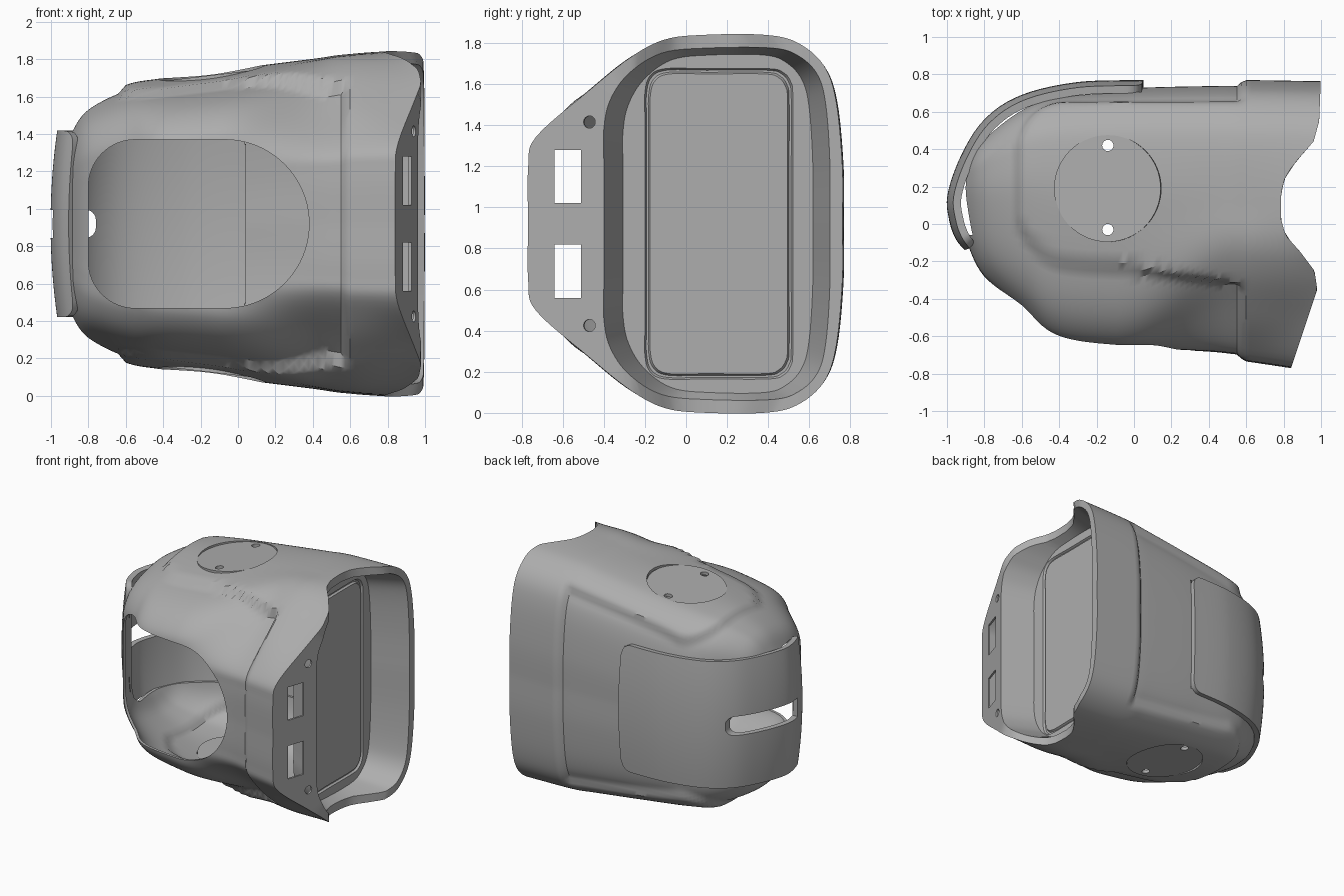
import bpy, bmesh, math
from mathutils import Vector, Matrix

if "Cube" in bpy.data.objects:
    bpy.data.objects.remove(bpy.data.objects["Cube"], do_unlink=True)

MID = 0.92  # height of the mirror plane; parts are built around it

grey = bpy.data.materials.new("plain grey")
grey.use_nodes = True
grey.diffuse_color = (0.42, 0.42, 0.42, 1)
grey.node_tree.nodes["Principled BSDF"].inputs["Base Color"].default_value = (0.42, 0.42, 0.42, 1)


def finish(bm, name):
    me = bpy.data.meshes.new(name)
    bm.to_mesh(me)
    bm.free()
    me.materials.append(grey)
    ob = bpy.data.objects.new(name, me)
    ob.location.z = MID
    bpy.context.scene.collection.objects.link(ob)
    return ob


def activate(ob):
    bpy.ops.object.select_all(action='DESELECT')
    ob.select_set(True)
    bpy.context.view_layer.objects.active = ob


def solidify(ob, thickness, offset):
    activate(ob)
    mod = ob.modifiers.new("wall", 'SOLIDIFY')
    mod.thickness, mod.offset = thickness, offset
    bpy.ops.object.modifier_apply(modifier=mod.name)


def cut(ob, cutter, keep=False):
    bpy.context.view_layer.update()
    activate(ob)
    mod = ob.modifiers.new("cut", 'BOOLEAN')
    mod.operation, mod.solver, mod.object = 'DIFFERENCE', 'EXACT', cutter
    bpy.ops.object.modifier_apply(modifier=mod.name)
    cutter.hide_render = True
    if not keep:
        bpy.data.objects.remove(cutter, do_unlink=True)


def smooth(ob):
    activate(ob)
    bpy.ops.object.shade_smooth_by_angle(angle=math.radians(35))


def spline(pts, subs):
    """Smooth curve through points of any dimension."""
    out = []
    last = len(pts) - 1
    for i in range(last):
        p0, p1, p2, p3 = (pts[max(0, min(last, i + k))] for k in (-1, 0, 1, 2))
        for s in range(subs[i]):
            t = s / subs[i]
            out.append([b + 0.5 * t * (c - a + t * (2*a - 5*b + 4*c - d + t * (3*(b - c) + d - a)))
                        for a, b, c, d in zip(p0, p1, p2, p3)])
    return out + [list(pts[-1])]


def step(lo, hi, v):
    t = max(0, min(1, (v - lo) / (hi - lo)))
    return t * t * (3 - 2 * t)


def closed(half):
    """Mirror a half outline into a full ring."""
    pts = spline(half, [6] * (len(half) - 1))
    return pts + [(a, -b) for a, b in pts[-2:0:-1]]


def prism(bm, pts, axis, lo, hi):
    place = (lambda a, b, c: (a, b, c)) if axis == 'z' else (lambda a, b, c: (a, c, b))
    low = [bm.verts.new(place(a, b, lo)) for a, b in pts]
    high = [bm.verts.new(place(a, b, hi)) for a, b in pts]
    bm.faces.new(low)
    bm.faces.new(high)
    for i in range(len(pts)):
        j = (i + 1) % len(pts)
        bm.faces.new((low[i], low[j], high[j], high[i]))
    bmesh.ops.recalc_face_normals(bm, faces=bm.faces)


def arc(cx, cy, r, a0, a1, n=16):
    return [(cx + r * math.cos(math.radians(a0 + (a1 - a0) * i / n)),
             cy + r * math.sin(math.radians(a0 + (a1 - a0) * i / n))) for i in range(n + 1)]


def cylinder(bm, centre, direction, r, depth, segs=32):
    turn = Vector(direction).to_track_quat('Z', 'Y').to_matrix().to_4x4()
    bmesh.ops.create_cone(bm, cap_ends=True, segments=segs, radius1=r, radius2=r, depth=depth,
                          matrix=Matrix.Translation(centre) @ turn)


# Unit outlines from front centre to back centre: domed body, and chamfered open end
BACK = [(.13, 1), (.5, 1), (.71, .96), (.88, .84), (.96, .65), (1, .3), (1, 0)]
DOME = closed([(-1, 0), (-1, .3), (-1, .48), (-.96, .65), (-.76, .81), (-.42, .92)] + BACK)
FLANGE = closed([(-1, 0), (-1, .3), (-.95, .46), (-.62, .7), (-.35, .88), (-.13, .975)] + BACK)
# Outlines of the recess in the open end and of the groove in its end plate
RECESS = closed([(-.4, 0), (-.4, .3), (-.4, .46), (-.37, .6), (-.28, .73), (-.12, .83), (.1, .855),
                 (.42, .855), (.55, .815), (.64, .725), (.68, .58), (.7, .3), (.7, 0)])
GROOVE = closed([(-.2, 0), (-.2, .3), (-.2, .5), (-.2, .64), (-.175, .72), (-.1, .755), (.1, .755),
                 (.4, .755), (.475, .735), (.51, .69), (.52, .62), (.52, .3), (.52, 0)])
# Sections along the body: x, front y, back y, half height
STATIONS = spline([(-.915, .06, .14, .1), (-.908, -.03, .28, .4), (-.885, -.12, .37, .49),
                   (-.8, -.28, .48, .605), (-.6, -.45, .63, .705), (-.4, -.61, .7, .74),
                   (0, -.66, .725, .79), (.4, -.68, .735, .84), (.6, -.7, .735, .865),
                   (1, -.735, .728, .88)], [5, 5, 6, 10, 8, 14, 14, 10, 12])
# Scalloped edge of the open end: y, x
EDGE = [(-.8, .83), (-.35, .98), (-.25, .965), (-.15, .89), (-.06, .81), (.03, .785), (.16, .785),
        (.26, .81), (.35, .88), (.44, .96), (.55, .99), (.8, 1)]


def edge_x(y):
    for (y0, x0), (y1, x1) in zip(EDGE, EDGE[1:]):
        if y <= y1:
            return x0 + (x1 - x0) * (y - y0) / (y1 - y0)
    return 1.0


def raised(x, y, z):
    """Raised end band and the top and bottom pads joined to it."""
    y2 = y + .12 * x if y < 0 else y
    qx, qy = abs(x - .49) - 1.11 + .25, abs(y2 - .2) - .44 + .25
    dist = math.hypot(max(qx, 0), max(qy, 0)) + min(max(qx, qy), 0) - .25
    pad = step(-.02, .02, -dist) * step(.35, .45, abs(z))
    corner = step(.1, -.35, y) * step(.4, .6, abs(z)) * step(-.2, .4, x) * (1 - step(.6, 1, x))
    return max(pad, step(.55, .59, x)) * (.045 + .035 * corner)


# Body shell
bm = bmesh.new()
rings = []
for x, yf, yb, h in STATIONS:
    ring, cy, hy, mix = [], (yf + yb) / 2, (yb - yf) / 2, step(-.1, .55, x)
    for (v0, w0), (v1, w1) in zip(DOME, FLANGE):
        v, w = v0 + (v1 - v0) * mix, w0 + (w1 - w0) * mix
        grow = 1 + raised(x, cy + v * hy, w * h)
        y, z = cy + v * hy * grow, w * h * grow
        px = x if x < .6 else .6 + (x - .6) / .4 * (edge_x(y) - .6)
        ring.append(bm.verts.new((px, y, z)))
    rings.append(ring)
# Recess rim, its sloping wall, and the end plate with a groove
rings.append([bm.verts.new((edge_x(y), y, z)) for y, z in RECESS])
rings.append([bm.verts.new((.72, .155 + (y - .15) * .84, z * .96)) for y, z in RECESS])
for x, inset in ((.72, 0), (.705, .008), (.705, .018), (.72, .026)):
    rings.append([bm.verts.new((x, .16 + (y - .16) * (1 - inset / .36), z * (1 - inset / .755)))
                  for y, z in GROOVE])
for a, b in zip(rings, rings[1:]):
    for i in range(len(a)):
        j = (i + 1) % len(a)
        bm.faces.new((a[i], a[j], b[j], b[i]))
bm.faces.new(rings[0])
bm.faces.new(rings[-1])
bmesh.ops.recalc_face_normals(bm, faces=bm.faces)
body = finish(bm, "body_shell")
solidify(body, .02, -1)

# Large front opening
bm = bmesh.new()
prism(bm, arc(-.07, 0, .45, -90, 90, 40) + arc(-.55, .2, .25, 90, 180) + arc(-.55, -.2, .25, 180, 270),
      'y', -1.2, .1)
cut(body, finish(bm, "front_opening_cutter"))

# Cut-out behind the wrap-round cover
bm = bmesh.new()
prism(bm, [(.04, .95), (.04, .5), (-.45, .5), (-.75, .3), (-.84, .15), (-.86, -.06), (-1.2, -.06),
           (-1.2, .95)], 'z', -.465, .465)
cut(body, finish(bm, "cover_opening_cutter"))

# Windows and screw holes of the flange, round holes of the top and bottom
bm = bmesh.new()
for s in (-1, 1):
    z0, z1 = sorted((s * .1, s * .36))
    prism(bm, [(.75, -.64), (1.2, -.64), (1.2, -.51), (.75, -.51)], 'z', z0, z1)
    cylinder(bm, (.94, -.47, s * .495), (.95, -.316, 0), .03, .08, 24)
cylinder(bm, (-.14, .19, 0), (0, 0, 1), .285, 3, 64)
cut(body, finish(bm, "flange_and_disc_cutter"))
smooth(body)

# Slightly recessed round discs, each with two holes
bm = bmesh.new()
for y in (-.03, .42):
    cylinder(bm, (-.14, y, 0), (0, 0, 1), .03, 3, 24)
drill = finish(bm, "disc_hole_cutter")
for s, name in ((1, "top_disc"), (-1, "bottom_disc")):
    bm = bmesh.new()
    cylinder(bm, (-.14, .19, s * .782), (-.12, 0, s), .286, .025, 64)
    disc = finish(bm, name)
    cut(disc, drill, keep=True)
    smooth(disc)
bpy.data.objects.remove(drill, do_unlink=True)

# Wrap-round cover with rounded corners and a slight bulge
path = spline([(.05, .748), (-.3, .738), (-.6, .668), (-.79, .54), (-.91, .35), (-.978, .15),
               (-.967, .02), (-.935, -.07), (-.89, -.125)], [14, 8, 6, 6, 6, 5, 5, 6])
along = [0]
for p, q in zip(path, path[1:]):
    along.append(along[-1] + math.dist(p, q))
bm = bmesh.new()
grid, r, cols = [], .08, 24
for (x, y), d in zip(path, along):
    e = min(d, along[-1] - d, r)
    half = .495 - r + math.sqrt(max(0, r * r - (r - e) ** 2))
    row = []
    for k in range(cols + 1):
        n = 2 * k / cols - 1
        f = 1 - .045 * (n * half / .495) ** 2
        row.append(bm.verts.new((-.2 + (x + .2) * f, .1 + (y - .1) * f, n * half)))
    grid.append(row)
for a, b in zip(grid, grid[1:]):
    for k in range(cols):
        bm.faces.new((a[k], a[k + 1], b[k + 1], b[k]))
cover = finish(bm, "wrap_cover")
solidify(cover, .042, 0)

# Slot in the cover
bm = bmesh.new()
prism(bm, [(-1.2, -.075)] + arc(-.815, -.02, .055, -90, 0, 8) + arc(-.815, .02, .055, 0, 90, 8)
      + [(-1.2, .075)], 'y', .03, 1.1)
cut(cover, finish(bm, "slot_cutter"))
smooth(cover)
